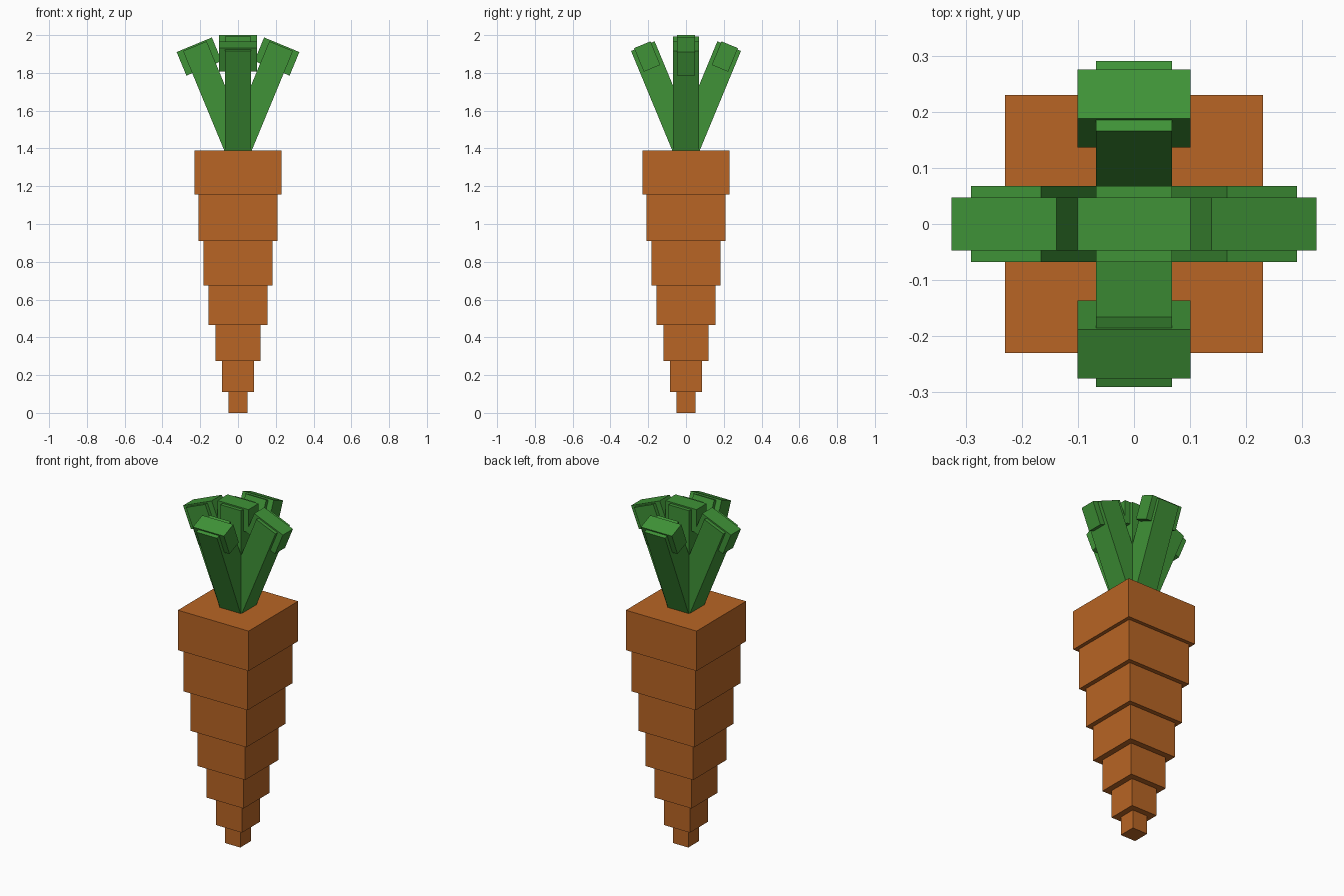
import bpy
from math import radians
from mathutils import Matrix, Vector

default = bpy.data.objects.get("Cube")
if default:
    bpy.data.objects.remove(default, do_unlink=True)


def material(name, rgb):
    m = bpy.data.materials.new(name)
    m.use_nodes = True
    m.diffuse_color = (*rgb, 1)
    m.node_tree.nodes["Principled BSDF"].inputs["Base Color"].default_value = (*rgb, 1)
    return m


orange = material("carrot orange", (0.48, 0.13, 0.018))
green = material("leaf green", (0.05, 0.29, 0.038))


def box(name, size, center, mat, frame=Matrix()):
    """Box of the given size, placed at center inside the given frame."""
    bpy.ops.mesh.primitive_cube_add(size=1)
    ob = bpy.context.object
    ob.name = ob.data.name = name
    ob.data.transform(frame @ Matrix.Translation(center) @ Matrix.Diagonal((*size, 1)))
    ob.data.materials.append(mat)
    return ob


# Root: stacked square tiers, widening upwards
levels = [0, 0.11, 0.275, 0.465, 0.675, 0.91, 1.155, 1.39]
half_widths = [0.05, 0.085, 0.12, 0.155, 0.182, 0.208, 0.23]
for i, half in enumerate(half_widths):
    low, high = levels[i], levels[i + 1]
    box(f"root_tier_{i + 1}", (2 * half, 2 * half, high - low),
        (0, 0, (low + high) / 2), orange)


# Leaves: a square stalk with a wider, thinner tip block
def leaf(name, length, frame):
    box(name + "_stalk", (0.135, 0.135, length), (0, 0, length / 2), green, frame)
    box(name + "_tip", (0.202, 0.094, 0.135), (0, 0, length + 0.008 - 0.0675), green, frame)


# Upright middle leaf
crown = Matrix.Translation(Vector((0, 0, 1.39)))
leaf("middle_leaf", 0.602, crown)

# Four leaves leaning outwards; every tip keeps its long side along x
lean = radians(22.5)
start = Matrix.Translation(Vector((0, 0, 1.39)))
for name, axis, sign in (("left_leaf", "Y", 1), ("right_leaf", "Y", -1),
                         ("front_leaf", "X", 1), ("back_leaf", "X", -1)):
    leaf(name, 0.597, start @ Matrix.Rotation(sign * lean, 4, axis))
